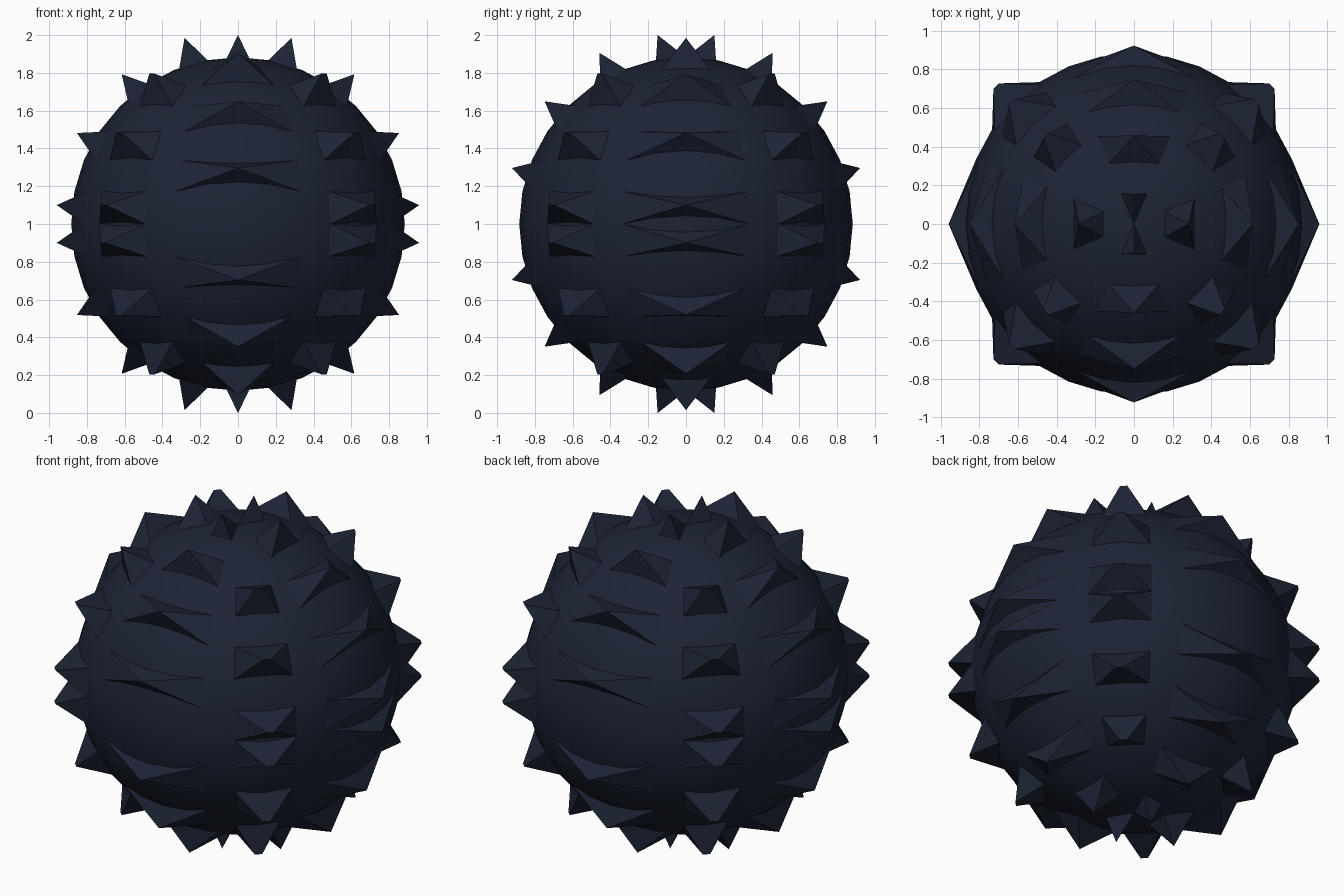
import bpy, bmesh
from math import sin, cos, radians, pi
from mathutils import Vector

if "Cube" in bpy.data.objects:
    bpy.data.objects.remove(bpy.data.objects["Cube"])

R, SPIKE = 0.883, 0.152
STEP = radians(11.25)          # one latitude ring of the body
CENTRE = Vector((0, 0, 1))

mat = bpy.data.materials.new("dark_navy")
mat.diffuse_color = (0.012, 0.017, 0.035, 1)
mat.use_nodes = True
mat.node_tree.nodes["Principled BSDF"].inputs["Base Color"].default_value = mat.diffuse_color

# Smooth round body
bpy.ops.mesh.primitive_uv_sphere_add(segments=32, ring_count=16, radius=R, location=CENTRE)
body = bpy.context.object
body.name = "round_body"
bpy.ops.object.shade_smooth()
body.data.materials.append(mat)


def on_sphere(az, lat):
    return Vector((cos(az) * cos(lat), sin(az) * cos(lat), sin(lat))) * R


def add_spike(bm, az, row, half, side, blunt):
    """Pyramid over one patch of the sphere; side -1 mirrors it below the equator."""
    lo, hi = row * STEP, (row + 1) * STEP
    base = [on_sphere(az - half, lo), on_sphere(az + half, lo),
            on_sphere(az + half, hi), on_sphere(az - half, hi)]
    if row == 7:               # the pole patch is a triangle
        base = base[:3]
        tip = Vector((cos(az) * 0.15, sin(az) * 0.15, 1.0))
    else:
        normal = (base[1] - base[0]).cross(base[2] - base[1]).normalized()
        tip = sum(base, Vector()) / 4 + normal * SPIKE
    tangent = Vector((-sin(az), cos(az), 0)) * blunt

    def vert(p):
        return bm.verts.new((p.x, p.y, p.z * side))

    b = [vert(p) for p in base]
    if blunt:
        t0, t1 = vert(tip - tangent), vert(tip + tangent)
        faces = [(b[0], b[1], t1, t0), (b[1], b[2], t1), (b[2], b[3], t0, t1), (b[3], b[0], t0)]
    else:
        t = vert(tip)
        faces = [(b[i], b[(i + 1) % len(b)], t) for i in range(len(b))]
    for f in faces + [tuple(reversed(b))]:
        bm.faces.new(f)


def spike_set(name, azimuths, rows, half, blunt=0.0):
    bm = bmesh.new()
    for az in azimuths:
        for row in rows:
            for side in (1, -1):
                add_spike(bm, az, row, half, side, blunt)
    bmesh.ops.recalc_face_normals(bm, faces=bm.faces)
    me = bpy.data.meshes.new(name)
    bm.to_mesh(me)
    bm.free()
    me.materials.append(mat)
    ob = bpy.data.objects.new(name, me)
    ob.location = CENTRE
    bpy.context.collection.objects.link(ob)


# Wide spikes on the sides, in even rings
spike_set("side_spikes", (0, pi), (0, 2, 4, 6), 2 * STEP)
# Wide spikes on front and back, in odd rings
spike_set("front_back_spikes", (pi / 2, -pi / 2), (1, 3, 5, 7), 2 * STEP)
# Narrow, slightly blunt spikes on the diagonals
spike_set("diagonal_spikes", [pi / 4 + i * pi / 2 for i in range(4)], (0, 2, 4), STEP, 0.02)
